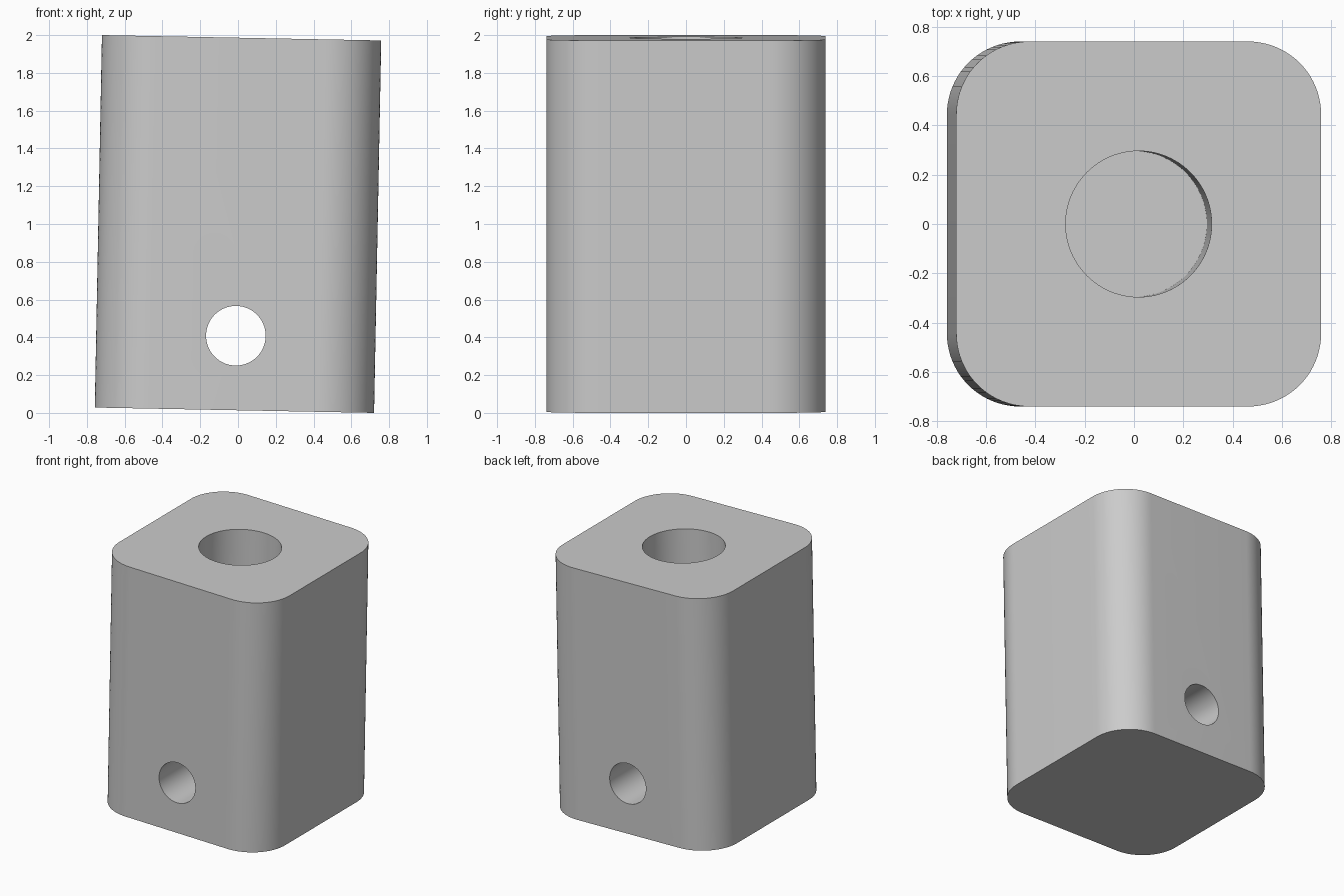
import bpy
import bmesh
import math
from mathutils import Matrix

cube = bpy.data.objects.get("Cube")
if cube:
    bpy.data.objects.remove(cube, do_unlink=True)

# Proportions in block units: 15 wide, 15 deep, 20 tall, leaning slightly to +x
UNIT = 0.0986
WIDTH, HEIGHT, CORNER = 15 * UNIT, 20 * UNIT, 3 * UNIT
LEAN = math.radians(1.1)

grey = bpy.data.materials.new("light grey")
grey.use_nodes = True
colour = (0.6, 0.6, 0.6, 1)
grey.diffuse_color = colour
grey.node_tree.nodes["Principled BSDF"].inputs["Base Color"].default_value = colour


def add_mesh(name, bm):
    mesh = bpy.data.meshes.new(name)
    bm.to_mesh(mesh)
    bm.free()
    mesh.materials.append(grey)
    obj = bpy.data.objects.new(name, mesh)
    bpy.context.collection.objects.link(obj)
    return obj


def add_cutter(name, radius, length, matrix):
    bm = bmesh.new()
    bmesh.ops.create_cone(bm, cap_ends=True, segments=96, radius1=radius,
                          radius2=radius, depth=length, matrix=matrix)
    obj = add_mesh(name, bm)
    obj.hide_render = True
    return obj


# Block with rounded upright edges
bm = bmesh.new()
bmesh.ops.create_cube(bm, size=1, matrix=Matrix.Diagonal((WIDTH, WIDTH, HEIGHT, 1)))
uprights = [e for e in bm.edges
            if abs(e.verts[0].co.z - e.verts[1].co.z) > HEIGHT / 2]
bmesh.ops.bevel(bm, geom=uprights, offset=CORNER, segments=20, profile=0.5,
                affect='EDGES')
block = add_mesh("block", bm)

# Blind socket from the top, halfway down, and a cross hole from front to back
cutters = [
    add_cutter("socket_cutter", 3 * UNIT, HEIGHT,
               Matrix.Translation((0, 0, HEIGHT / 2))),
    add_cutter("cross_hole_cutter", 1.6 * UNIT, WIDTH * 2,
               Matrix.Translation((0, 0, -6 * UNIT)) @ Matrix.Rotation(math.pi / 2, 4, 'X')),
]

bpy.ops.object.select_all(action='DESELECT')
block.select_set(True)
bpy.context.view_layer.objects.active = block
for cutter in cutters:
    cut = block.modifiers.new(cutter.name, 'BOOLEAN')
    cut.object = cutter
    cut.operation = 'DIFFERENCE'
    cut.solver = 'EXACT'
    bpy.ops.object.modifier_apply(modifier=cut.name)
for cutter in cutters:
    bpy.data.objects.remove(cutter, do_unlink=True)

# Lean the block and rest its lowest edge on the ground
block.data.transform(Matrix.Rotation(LEAN, 4, 'Y'))
lowest = min(v.co.z for v in block.data.vertices)
block.data.transform(Matrix.Translation((0, 0, -lowest)))
bpy.ops.object.shade_smooth_by_angle(angle=math.radians(30))
